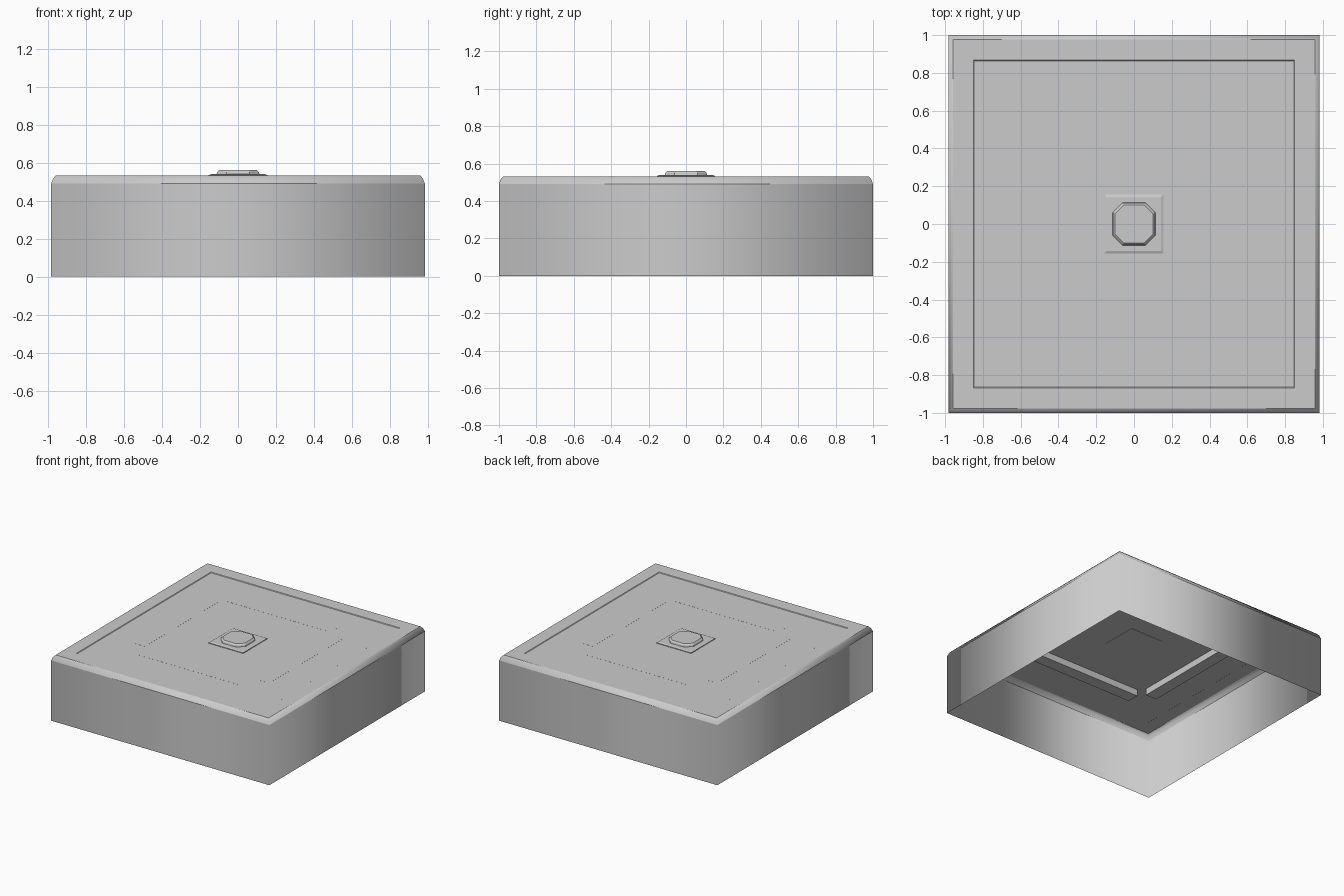
import bpy, bmesh

if "Cube" in bpy.data.objects:
    bpy.data.objects.remove(bpy.data.objects["Cube"])

grey = bpy.data.materials.new("neutral grey")
grey.diffuse_color = (0.6, 0.6, 0.6, 1)
grey.use_nodes = True
grey.node_tree.nodes["Principled BSDF"].inputs["Base Color"].default_value = grey.diffuse_color

DX = 0.017          # the lid is slightly narrower in x than in y


def finish(bm, name):
    bmesh.ops.recalc_face_normals(bm, faces=bm.faces[:])
    mesh = bpy.data.meshes.new(name)
    bm.to_mesh(mesh)
    bm.free()
    mesh.materials.append(grey)
    obj = bpy.data.objects.new(name, mesh)
    bpy.context.collection.objects.link(obj)
    return obj


def loft(bm, rings, cap_bottom=False):
    """Join stacked rings of points and close the last one."""
    loops = [[bm.verts.new(p) for p in ring] for ring in rings]
    sides = []
    for a, b in zip(loops, loops[1:]):
        n = len(a)
        sides.append([bm.faces.new((a[i], a[(i + 1) % n], b[(i + 1) % n], b[i]))
                      for i in range(n)])
    bm.faces.new(loops[-1])
    if cap_bottom:
        bm.faces.new(loops[0][::-1])
    return sides


def rect(hx, hy, z):
    return [(-hx, -hy, z), (hx, -hy, z), (hx, hy, z), (-hx, hy, z)]


def octagon(r, z):
    c = r * 0.55
    return [(x, y, z) for x, y in ((-c, -r), (c, -r), (r, -c), (r, c),
                                   (c, r), (-c, r), (-r, c), (-r, -c))]


# Open-bottomed thin shell: wall, rounded rim, border and shallow recessed panel
profile = [(1.0, 0), (1.0, 0.49), (0.99, 0.517), (0.976, 0.532),
           (0.868, 0.532), (0.863, 0.528)]
bm = bmesh.new()
bands = loft(bm, [rect(h - DX, h, z) for h, z in profile])
for band in bands[:3]:
    for f in band:
        f.smooth = True          # shading flows around the wall corners
for e in bm.edges:
    zs = [v.co.z for v in e.verts]
    if abs(zs[0] - zs[1]) < 1e-4 and (abs(zs[0] - 0.49) < 1e-4 or zs[0] > 0.525):
        e.smooth = False
finish(bm, "lid_shell")

# Four ribs hanging under the panel, tops flush with it
for name, cx, cy, hx, hy in (("rib_front", 0, -0.57, 0.47, 0.05),
                             ("rib_back", 0, 0.57, 0.47, 0.05),
                             ("rib_left", -0.56, 0, 0.05, 0.47),
                             ("rib_right", 0.56, 0, 0.05, 0.47)):
    bm = bmesh.new()
    loft(bm, [rect(hx, hy, 0.475), rect(hx, hy, 0.5285)], True)
    bmesh.ops.translate(bm, verts=bm.verts[:], vec=(cx, cy, 0))
    finish(bm, name)

# Square plate with a sloped edge, carrying the knob
bm = bmesh.new()
loft(bm, [rect(0.155, 0.155, 0.526), rect(0.155, 0.155, 0.534),
          rect(0.143, 0.143, 0.539)], True)
finish(bm, "knob_plate")

# Low eight-sided knob
bm = bmesh.new()
loft(bm, [octagon(0.113, 0.537), octagon(0.11, 0.55), octagon(0.1, 0.56)], True)
finish(bm, "knob")
